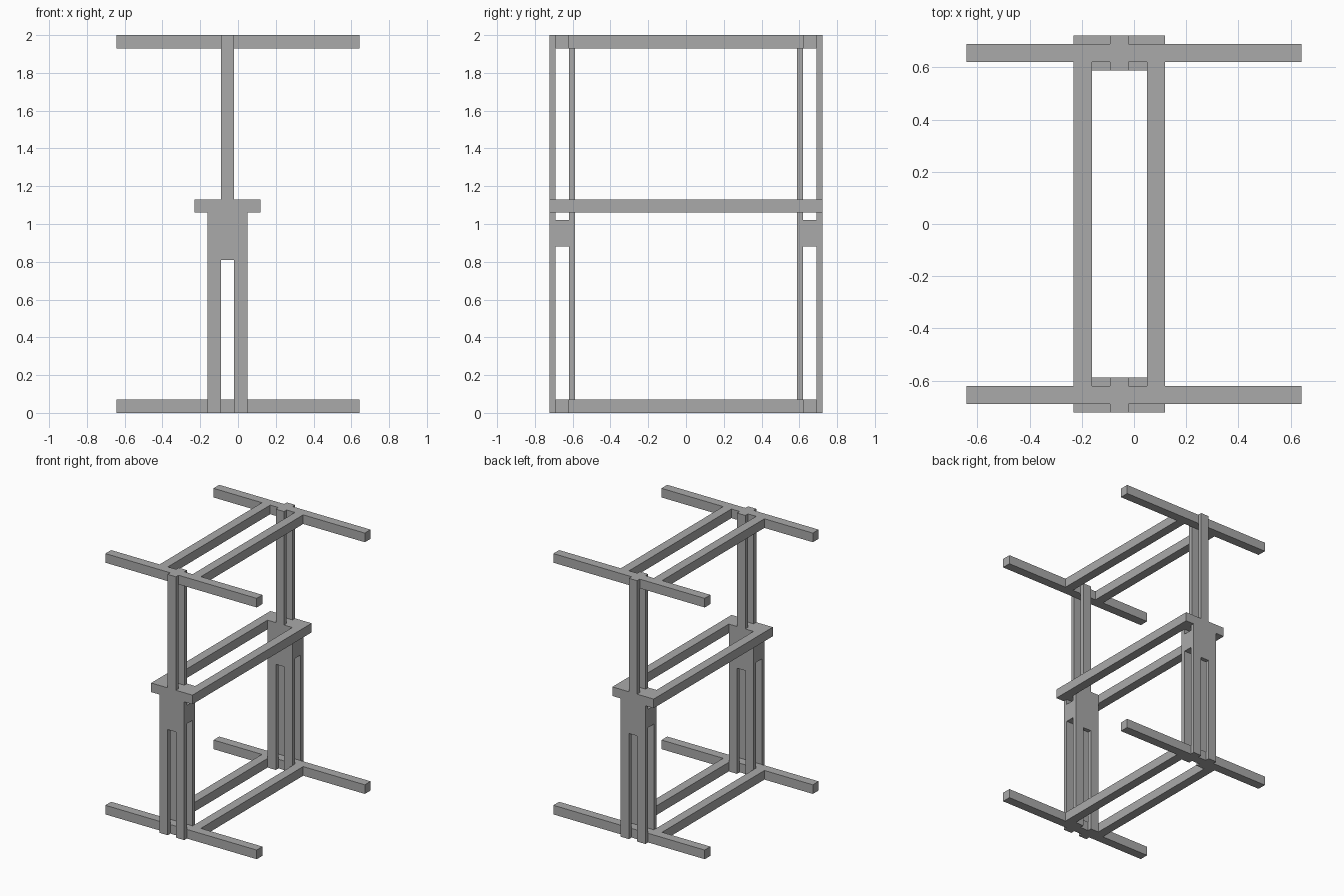
import bpy

cube = bpy.data.objects.get("Cube")
if cube:
    bpy.data.objects.remove(cube, do_unlink=True)

grey = bpy.data.materials.new("mid_grey")
grey.use_nodes = True
colour = (0.4, 0.4, 0.4, 1)
grey.diffuse_color = colour
grey.node_tree.nodes["Principled BSDF"].inputs["Base Color"].default_value = colour

T = 0.07                     # timber width
CX = -0.056                  # centre line of the uprights
RAIL_IN, RAIL_OUT = 0.62, 0.69
DEPTH = 0.722                # outer face of the uprights
HALF = T / 2
BOARD = DEPTH - RAIL_OUT     # thickness of an upright board
MID_Z = 1.06
MID_TOP = MID_Z + T


def box(name, x, y, z):
    """Box from (low, high) limits on each axis."""
    limits = (x, y, z)
    bpy.ops.mesh.primitive_cube_add(size=1, location=[(a + b) / 2 for a, b in limits])
    ob = bpy.context.object
    ob.name = name
    ob.scale = [b - a for a, b in limits]
    bpy.ops.object.transform_apply(location=False, rotation=False, scale=True)
    ob.data.materials.append(grey)
    return ob


def span(centre, half):
    return (centre - half, centre + half)


levels = {"bottom": 0, "top": 2 - T}

# Cross rails and long beams of the bottom and top frames
for level, z in levels.items():
    for end, s in (("front", -1), ("back", 1)):
        box(f"{level}_{end}_rail", (-0.642, 0.642),
            span(s * (RAIL_IN + RAIL_OUT) / 2, HALF), (z, z + T))
    for side, s in (("right", -1), ("left", 1)):
        box(f"{level}_{side}_beam", span(CX + s * 2 * T, HALF),
            (-RAIL_IN, RAIL_IN), (z, z + T))

# Middle beams clasp the uprights and run the full depth
for side, s in (("right", -1), ("left", 1)):
    box(f"middle_{side}_beam", span(CX + s * 2 * T, HALF),
        (-DEPTH, DEPTH), (MID_Z, MID_TOP))

# Paired upright boards sandwiching the rails at each end
for end, s in (("front", -1), ("back", 1)):
    for layer, y in (("outer", RAIL_OUT + BOARD / 2), ("inner", RAIL_IN - BOARD / 2)):
        ys = span(s * y, BOARD / 2)
        box(f"{end}_{layer}_upper_post", span(CX, HALF), ys, (0.81, 2))
        for side, d in (("right", -1), ("left", 1)):
            box(f"{end}_{layer}_{side}_leg", span(CX + d * T, HALF), ys, (0, MID_TOP))

    # Spacers between the board layers
    gap = span(s * (RAIL_IN + RAIL_OUT) / 2, HALF)
    box(f"{end}_lower_spacer", span(CX, 3 * HALF), gap, (0.88, 1.02))
    box(f"{end}_middle_spacer", span(CX, 3 * HALF), gap, (MID_Z, MID_TOP))
